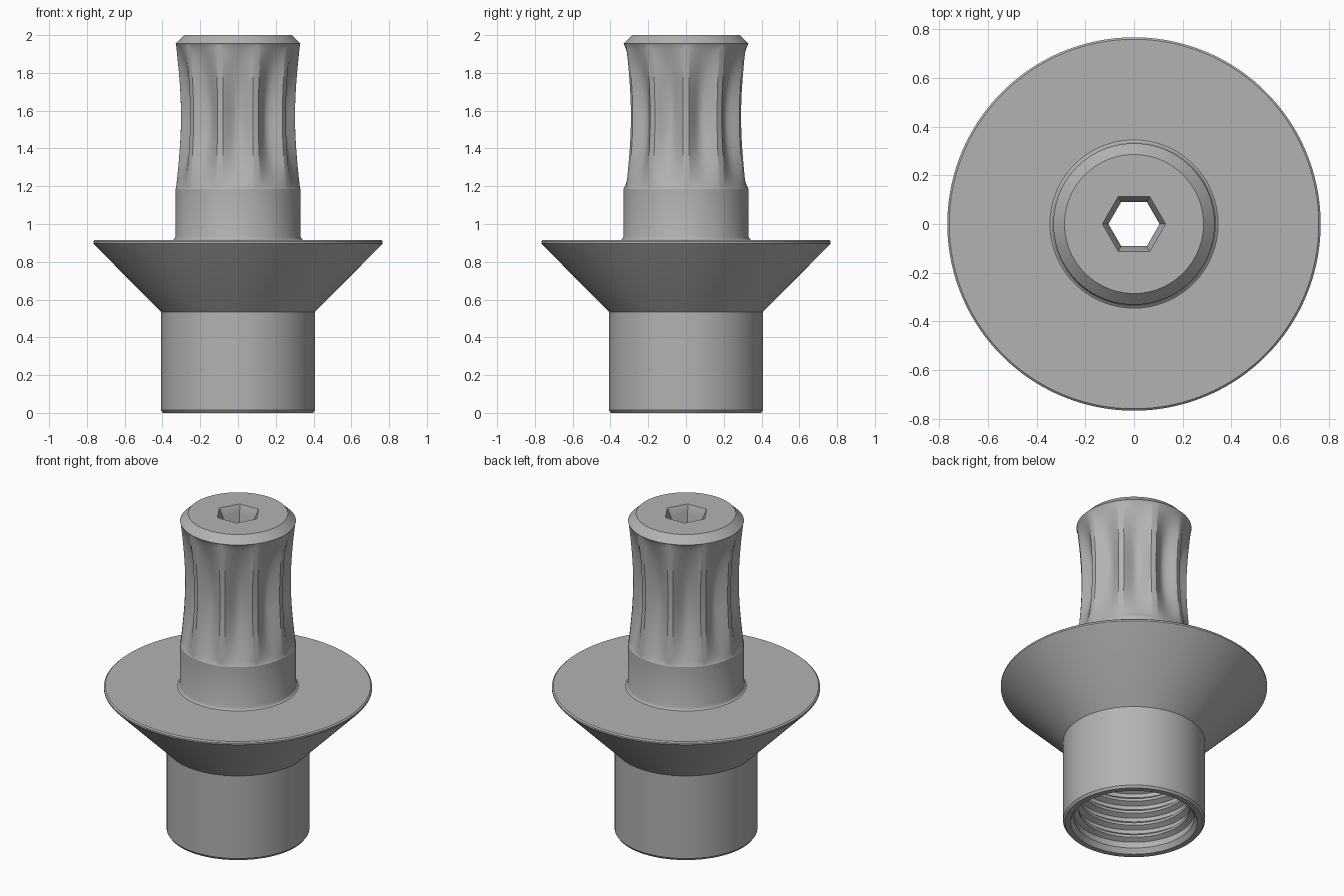
import bpy
import bmesh
from math import sin, cos, pi, radians

if "Cube" in bpy.data.objects:
    bpy.data.objects.remove(bpy.data.objects["Cube"])

SEGMENTS = 240
RIDGES = 10

metal = bpy.data.materials.new("grey metal")
metal.use_nodes = True
grey = (0.45, 0.45, 0.45, 1)
metal.diffuse_color = grey
metal.node_tree.nodes["Principled BSDF"].inputs["Base Color"].default_value = grey


def circle(radius):
    return lambda a: radius


def hexagon(corner):
    # Six flat sides with corners on the x axis
    return lambda a: corner * cos(pi / 6) / cos(a % (pi / 3) - pi / 6)


def fluted(t):
    # Narrow flat ridges with rounded valleys, deepest at the waist
    bulge = sin(pi * t)
    crest = 0.328 - 0.026 * bulge
    depth = 0.048 * bulge ** 0.8
    pitch = 2 * pi / RIDGES
    land = radians(3)

    def radius(a):
        off = abs((a + pitch / 2) % pitch - pitch / 2)
        u = max(0, off - land) / (pitch / 2 - land)
        return crest - depth * sin(u * pi / 2)
    return radius


def lathe(name, rings):
    # Closed loop of cross-sections swept round the z axis
    bm = bmesh.new()
    loops = []
    for section, z in rings:
        loop = []
        for i in range(SEGMENTS):
            a = 2 * pi * i / SEGMENTS
            r = section(a + 1e-9)
            loop.append(bm.verts.new((r * cos(a), r * sin(a), z)))
        loops.append(loop)
    for k, low in enumerate(loops):
        high = loops[(k + 1) % len(loops)]
        for i in range(SEGMENTS):
            j = (i + 1) % SEGMENTS
            bm.faces.new((low[i], low[j], high[j], high[i]))
    bmesh.ops.recalc_face_normals(bm, faces=bm.faces)
    mesh = bpy.data.meshes.new(name)
    bm.to_mesh(mesh)
    bm.free()
    mesh.materials.append(metal)
    obj = bpy.data.objects.new(name, mesh)
    bpy.context.collection.objects.link(obj)
    bpy.ops.object.select_all(action="DESELECT")
    obj.select_set(True)
    bpy.context.view_layer.objects.active = obj
    bpy.ops.object.shade_smooth_by_angle(angle=radians(24))
    return obj


# Base sleeve, conical flange and neck
outer = [(0.398, 0), (0.408, 0.014), (0.408, 0.535), (0.758, 0.888),
         (0.766, 0.898), (0.766, 0.908), (0.758, 0.915), (0.345, 0.915),
         (0.337, 0.921), (0.331, 0.935), (0.331, 1.185)]
rings = [(circle(r), z) for r, z in outer]

# Waisted grip with flutes
STEPS = 32
rings += [(fluted(i / STEPS), 1.19 + 0.76 * i / STEPS) for i in range(STEPS + 1)]

# Bevelled head and hexagonal socket opening into the bore
rings += [(circle(0.331), 1.955), (circle(0.285), 2), (hexagon(0.13), 2),
          (hexagon(0.105), 1.95), (hexagon(0.105), 0.75), (circle(0.31), 0.7)]

# Threaded bore, from the inner end down to the mouth
PITCH = 0.08
for k in reversed(range(8)):
    z = 0.03 + k * PITCH
    rings += [(circle(r), z + PITCH * f)
              for r, f in ((0.318, 0.9), (0.318, 0.7), (0.348, 0.5), (0.348, 0.2))]
rings += [(circle(0.345), 0.03), (circle(0.365), 0)]

lathe("flanged_fluted_fitting", rings)
